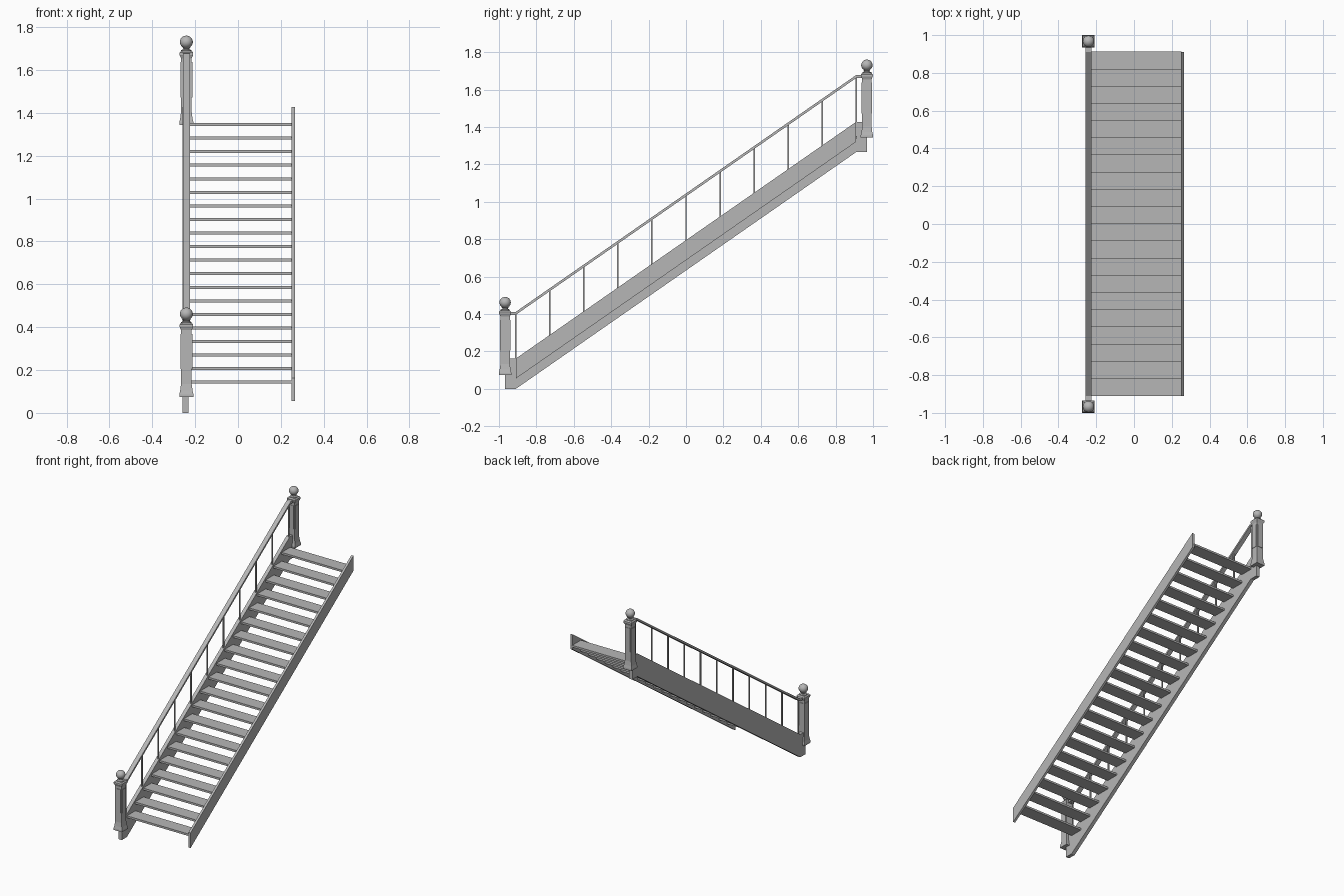
import bpy
import bmesh
from math import cos, sin, pi, radians

cube = bpy.data.objects.get("Cube")
if cube:
    bpy.data.objects.remove(cube, do_unlink=True)

grey = bpy.data.materials.new("plain_grey")
grey.use_nodes = True
colour = (0.47, 0.47, 0.47, 1)
grey.diffuse_color = colour
grey.node_tree.nodes["Principled BSDF"].inputs["Base Color"].default_value = colour

RISE, RUN, STEPS = 0.0633, 0.091, 20
SLOPE = RISE / RUN
END = RUN * STEPS / 2          # half length of the flight
SIDE_X = -0.241                # centre line of the railing
POST_Y = 0.967


def finish(name, bm):
    bmesh.ops.recalc_face_normals(bm, faces=bm.faces)
    mesh = bpy.data.meshes.new(name)
    bm.to_mesh(mesh)
    bm.free()
    mesh.materials.append(grey)
    obj = bpy.data.objects.new(name, mesh)
    bpy.context.collection.objects.link(obj)
    return obj


def box(name, x0, x1, y0, y1, z0, z1):
    bm = bmesh.new()
    bmesh.ops.create_cube(bm, size=1)
    for v in bm.verts:
        v.co = (x1 if v.co.x > 0 else x0,
                y1 if v.co.y > 0 else y0,
                z1 if v.co.z > 0 else z0)
    return finish(name, bm)


def side_plate(name, outline, x0, x1):
    """Extrude a (y, z) outline across x."""
    bm = bmesh.new()
    face = bm.faces.new([bm.verts.new((x0, y, z)) for y, z in outline])
    ext = bmesh.ops.extrude_face_region(bm, geom=[face])["geom"]
    verts = [g for g in ext if isinstance(g, bmesh.types.BMVert)]
    bmesh.ops.translate(bm, verts=verts, vec=(x1 - x0, 0, 0))
    return finish(name, bm)


def loft(name, profile, sides, cx, cy, base, turn=0.0):
    """Stack regular rings given as (radius, height)."""
    bm = bmesh.new()
    rings = []
    for r, z in profile:
        rings.append([bm.verts.new((cx + r * cos(turn + 2 * pi * i / sides),
                                    cy + r * sin(turn + 2 * pi * i / sides),
                                    base + z)) for i in range(sides)])
    for a, b in zip(rings, rings[1:]):
        for i in range(sides):
            j = (i + 1) % sides
            bm.faces.new((a[i], a[j], b[j], b[i]))
    bm.faces.new(rings[0])
    bm.faces.new(rings[-1])
    return finish(name, bm)


def smooth(obj):
    bpy.ops.object.select_all(action="DESELECT")
    obj.select_set(True)
    bpy.context.view_layer.objects.active = obj
    bpy.ops.object.shade_smooth_by_angle(angle=radians(35))


# Treads
for i in range(STEPS):
    y = -END + i * RUN
    top = 0.15 + i * RISE
    box(f"tread_{i + 1}", -0.236, 0.252, y, y + RUN + 0.004, top - 0.014, top)

# Plain wall-side stringer
climb = 2 * END * SLOPE
side_plate("wall_stringer",
           [(-END, 0.055), (END, 0.055 + climb), (END, 0.162 + climb), (-END, 0.162)],
           0.25, 0.266)

# Deeper railing-side stringer with level ends under the posts
side_plate("railing_stringer",
           [(-POST_Y, 0), (-END, 0), (END, climb), (POST_Y, climb),
            (POST_Y, climb + 0.162), (END, climb + 0.162),
            (-END, 0.162), (-POST_Y, 0.162)],
           -0.258, -0.232)

# Handrail with level ends
side_plate("handrail",
           [(-POST_Y, 0.396), (-END, 0.396), (END, 0.396 + climb), (POST_Y, 0.396 + climb),
            (POST_Y, 0.412 + climb), (END, 0.412 + climb), (-END, 0.412), (-POST_Y, 0.412)],
           SIDE_X - 0.016, SIDE_X + 0.016)

# Balusters
COUNT = 11
for i in range(COUNT):
    y = -END + 2 * END * i / (COUNT - 1)
    z = (y + END) * SLOPE
    box(f"baluster_{i + 1}", SIDE_X - 0.004, SIDE_X + 0.004,
        y - 0.004, y + 0.004, z + 0.15, z + 0.402)

# Newel posts: square shaft with flared foot and cap, raised panels, turned finial
shaft = [(0.033, 0), (0.033, 0.012), (0.029, 0.03), (0.025, 0.06), (0.025, 0.312),
         (0.029, 0.322), (0.032, 0.328), (0.032, 0.338), (0.025, 0.346)]
neck = [(0.024, 0.345), (0.024, 0.350), (0.014, 0.354), (0.014, 0.358), (0.021, 0.363)]
ball = [(0.0305 * sin(a), 0.388 - 0.0295 * cos(a))
        for a in [pi * (k + 2) / 12 for k in range(10)]] + [(0.001, 0.4175)]
for label, y, base in (("lower", -POST_Y, 0.074), ("upper", POST_Y, 1.343)):
    loft(f"{label}_newel_post", [(h * 2 ** 0.5, z) for h, z in shaft],
         4, SIDE_X, y, base, pi / 4)
    smooth(loft(f"{label}_newel_finial", neck + ball, 20, SIDE_X, y, base))
    for axis, w, d in (("side", 0.028, 0.019), ("front", 0.019, 0.028)):
        box(f"{label}_newel_{axis}_panels", SIDE_X - w, SIDE_X + w,
            y - d, y + d, base + 0.13, base + 0.295)
